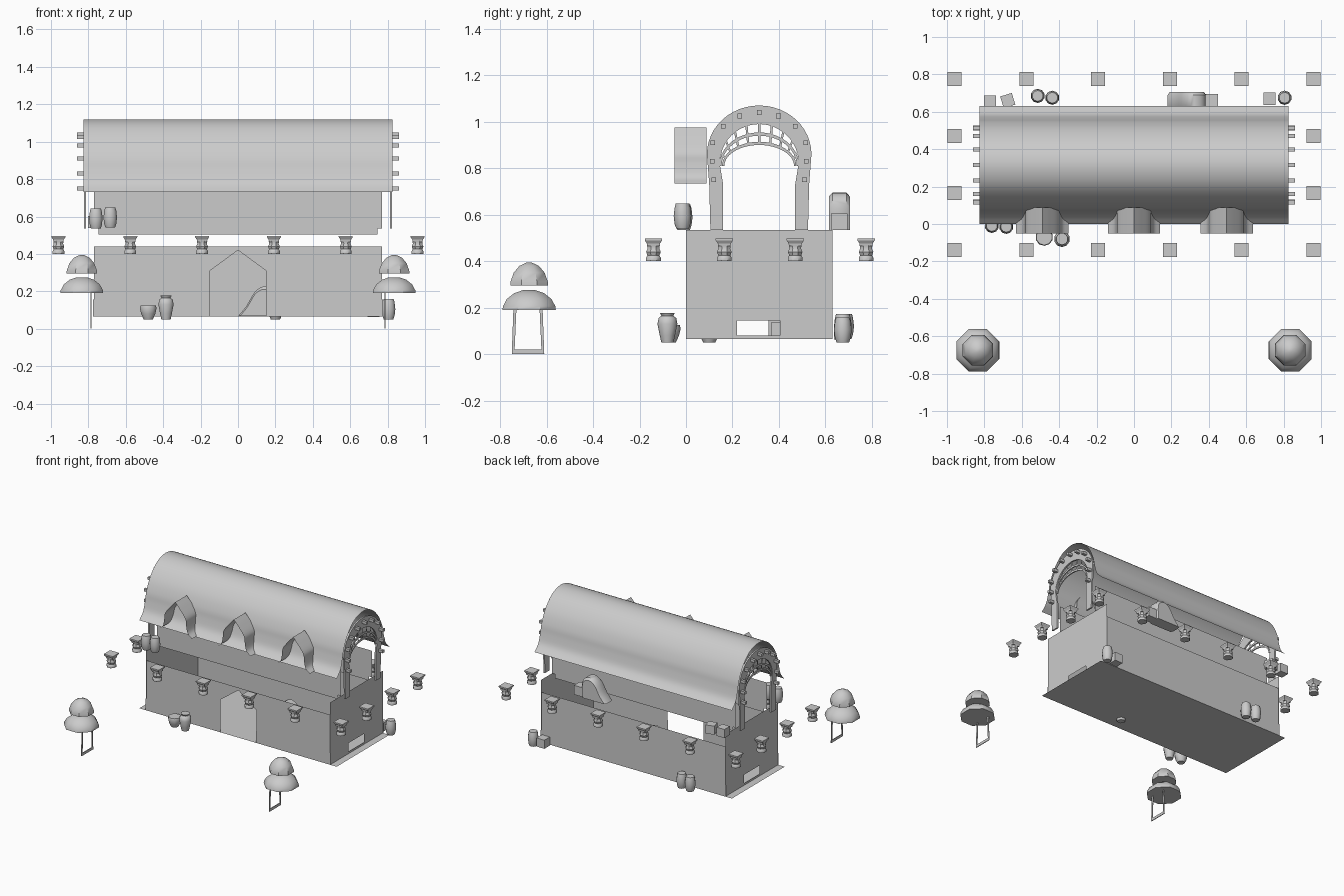
import bpy, bmesh, math
from mathutils import Vector

if "Cube" in bpy.data.objects:
    bpy.data.objects.remove(bpy.data.objects["Cube"])

CY = 0.315  # centre line of the hall in y

def make(name, verts, faces, smooth=False):
    me = bpy.data.meshes.new(name)
    me.from_pydata([tuple(v) for v in verts], [], faces)
    ob = bpy.data.objects.new(name, me)
    bpy.context.collection.objects.link(ob)
    bm = bmesh.new()
    bm.from_mesh(me)
    bmesh.ops.recalc_face_normals(bm, faces=bm.faces)
    bm.to_mesh(me)
    bm.free()
    if smooth:
        bpy.context.view_layer.objects.active = ob
        ob.select_set(True)
        bpy.ops.object.shade_smooth_by_angle(angle=math.radians(40))
        ob.select_set(False)
    return ob

def boxes(name, items):
    # each item: centre, size, turn about z
    V, F = [], []
    for (cx, cy, cz), (sx, sy, sz), turn in items:
        n, c, s = len(V), math.cos(turn), math.sin(turn)
        for i in (-.5, .5):
            for j in (-.5, .5):
                for k in (-.5, .5):
                    V.append((cx + i*sx*c - j*sy*s, cy + i*sx*s + j*sy*c, cz + k*sz))
        for f in ((0, 1, 3, 2), (4, 6, 7, 5), (0, 4, 5, 1), (2, 3, 7, 6), (0, 2, 6, 4), (1, 5, 7, 3)):
            F.append([n + i for i in f])
    return make(name, V, F)

def sheets(name, polys):
    V, F = [], []
    for p in polys:
        F.append(list(range(len(V), len(V) + len(p))))
        V += p
    return make(name, V, F)

def lathe(name, prof, at, sides=8, smooth=True, caps=True):
    V, F = [], []
    for r, z in prof:
        for i in range(sides):
            a = 2*math.pi*(i + .5)/sides
            V.append((at[0] + r*math.cos(a), at[1] + r*math.sin(a), at[2] + z))
    for j in range(len(prof) - 1):
        for i in range(sides):
            k = (i + 1) % sides
            F.append((j*sides+i, j*sides+k, (j+1)*sides+k, (j+1)*sides+i))
    if caps:
        F.append(list(range(sides)))
        F.append(list(range((len(prof)-1)*sides, len(prof)*sides)))
    return make(name, V, F, smooth)

def sweep(name, a, b, smooth=True):
    # strip of faces between two matching point rows
    n = len(a)
    return make(name, a + b, [(i, i+1, n+i+1, n+i) for i in range(n-1)], smooth)

def spline(pts, steps=4):
    # smooth curve through the points
    P = [Vector(p) for p in pts]
    P = [2*P[0] - P[1]] + P + [2*P[-1] - P[-2]]
    out = []
    for i in range(1, len(P) - 2):
        p0, p1, p2, p3 = P[i-1:i+3]
        for s in range(steps):
            t = s/steps
            out.append(.5*(2*p1 + (p2-p0)*t + (2*p0-5*p1+4*p2-p3)*t*t + (3*p1-p0-3*p2+p3)*t**3))
    return out + [P[-2]]

# floor plate and lower walls
sheets("floor", [[(-.825, 0, .065), (.825, 0, .065), (.825, .63, .065), (-.825, .63, .065)]])
sheets("back_wall", [[(-.77, .625, .065), (.77, .625, .065), (.77, .625, .44), (-.77, .625, .44)]])
door = [(.77, .065), (.15, .065), (.15, .31), (0, .42), (0, .44), (.77, .44)]
sheets("front_wall", [[(s*x, .005, z) for x, z in door] for s in (-1, 1)])
sheets("front_skirting", [[(s*x, 0, z) for x, z in ((.15, .065), (.775, .065), (.775, .155), (.15, .155))] for s in (-1, 1)])
sheets("back_skirting", [[(-.775, .63, .065), (.775, .63, .065), (.775, .63, .155), (-.775, .63, .155)]])
ends = [(0, .22, .065, .535), (.405, .63, .065, .535), (.22, .405, .065, .08), (.22, .405, .145, .535)]
for s, side in ((-1, "left"), (1, "right")):
    sheets(side + "_end_wall", [[(s*.77, a, c), (s*.77, b, c), (s*.77, b, d), (s*.77, a, d)] for a, b, c, d in ends])

# upper walls set back under the roof
for y, side in ((.13, "front"), (.5, "back")):
    sheets(side + "_upper_wall", [[(-.77, y, .535), (.77, y, .535), (.77, y, .735), (-.77, y, .735)],
                                  [(-.745, y, .505), (.745, y, .505), (.745, y, .535), (-.745, y, .535)]])

# barrel roof with flared eaves
half = [(0, .73), (.045, .78), (.068, .85), (.085, .92), (.13, 1.01), (.21, 1.09), (.315, 1.12)]
prof = spline(half + [(2*CY - y, z) for y, z in half[-2::-1]])
sweep("roof", [(-.825, y, z) for y, z in prof], [(.825, y, z) for y, z in prof])

# pointed bell-shaped dormers
bell = spline([(-.14, .735), (-.105, .765), (-.092, .82), (-.085, .87), (-.04, .93), (0, .975)])
bell += [Vector((-p.x, p.y)) for p in bell[-2::-1]]
for i, x in enumerate((-.49, 0, .495)):
    sweep("dormer_%d" % i, [(x + p.x, -.05, p.y) for p in bell], [(x + p.x, .088, p.y) for p in bell])

# gable ends: arch band, legs, lattice and pegs
def arc(x, rx, rz, zc, n=24):
    return [(x, CY - rx*math.cos(math.pi*i/n), zc + rz*math.sin(math.pi*i/n)) for i in range(n + 1)]

def solid(ob, t=.012):
    m = ob.modifiers.new("thickness", 'SOLIDIFY')
    m.thickness, m.offset = t, 0

pegs = [(.195, .75), (.202, .83), (.2, .91), (.155, .98), (.083, 1.025), (0, 1.04)]
for s, side in ((-1, "left"), (1, "right")):
    x = s*.818
    solid(sweep(side + "_gable_arch", arc(x, .225, .21, .86), arc(x, .17, .17, .82), False))
    for k, e in (("front", -1), ("back", 1)):
        leg = [(.155, .535), (.21, .535), (.215, .73), (.225, .86), (.17, .82), (.155, .73)]
        solid(sheets("%s_gable_%s_leg" % (side, k), [[(x, CY + e*y, z) for y, z in leg]]))
    rows = ((.15, .09), (.162, .13))
    for i, (rx, rz) in enumerate(rows):
        solid(sweep("%s_lattice_rib_%d" % (side, i), arc(x, rx, rz, .81), arc(x, rx + .01, rz + .014, .81), False), .008)
    bars = []
    for i in range(1, 10):
        t = math.pi*i/10
        c, w = math.cos(t), math.sin(t)
        a, b = (CY - .15*c, .81 + .09*w), (CY - .178*c, .815 + .18*w)
        bars.append([(x, a[0]-.005*w, a[1]-.005*c), (x, a[0]+.005*w, a[1]+.005*c),
                     (x, b[0]+.005*w, b[1]+.005*c), (x, b[0]-.005*w, b[1]-.005*c)])
    sheets(side + "_lattice_bars", bars)
    spots = {(round(CY + e*y, 4), z) for y, z in pegs for e in (-1, 1)}
    boxes(side + "_pegs", [((s*.842, y, z), (.036, .02, .02), 0) for y, z in sorted(spots)])

# ring of hanging column capitals
n = 0
for i in range(6):
    for j in range(4):
        if i in (0, 5) or j in (0, 3):
            x, y = -.96 + .384*i, -.14 + .305*j
            lathe("capital_body_%d" % n, [(.034, .4), (.034, .415), (.028, .425), (.034, .44), (.027, .455), (.03, .468)], (x, y, 0))
            lathe("capital_top_%d" % n, [(.038, .465), (.04, .476), (.053, .49), (.053, .497)], (x, y, 0), 4, False)
            n += 1

# two-tier garden lanterns on thin frames
for s, side in ((-1, "left"), (1, "right")):
    at = (s*.835, -.675, 0)
    lathe(side + "_lower_canopy", [(.07, .19), (.124, .19), (.122, .206), (.104, .237), (.07, .262), (.03, .275)], at)
    lathe(side + "_upper_canopy", [(.088, .295), (.087, .312), (.072, .35), (.045, .38), (.012, .394)], at)
    X, y0 = s*.785, -.68
    post = [[(X, y0 + e*a, z) for a, z in ((.07, 0), (.058, .012), (.05, .19), (.063, .19))] for e in (-1, 1)]
    bar = [(X, y0-.07, 0), (X, y0+.07, 0), (X, y0+.06, .02), (X, y0-.06, .02)]
    solid(sheets(side + "_lantern_frame", post + [bar]), .005)

# pots and barrels
barrel = [(.027, 0), (.034, .02), (.038, .055), (.034, .09), (.029, .108)]
jar = [(.026, 0), (.033, .03), (.043, .08), (.038, .105), (.026, .115), (.032, .127)]
bowl = [(.026, 0), (.04, .03), (.047, .06), (.043, .075)]
vessels = [(barrel, (-.76, -.01, .535)), (barrel, (-.683, -.015, .54)), (bowl, (-.48, -.07, .05)),
           (jar, (-.385, -.08, .05)), (barrel, (-.515, .685, .065)), (barrel, (-.437, .675, .065)),
           (barrel, (.805, .675, .05)), (bowl, (.2, .1, .05))]
for i, (p, at) in enumerate(vessels):
    lathe("vessel_%d" % i, p, at, 10)

# crates
boxes("balcony_crates", [((-.77, .655, .57), (.065, .065, .065), 0), ((-.675, .66, .57), (.065, .065, .065), .3)])
boxes("ground_crate", [((.725, .67, .095), (.065, .065, .065), 0)])

# slumped sack piles with a crate beside them
def sack_pile(name, x, y, z):
    shape = spline([(0, 0), (.045, .055), (.09, .13), (.14, .16), (.19, .14), (.205, .09), (.2, 0)], 3)
    rows = ((-.045, .9), (-.03, 1), (.03, 1), (.045, .9))
    k = len(shape)
    V = [(x + .1 + (p.x - .1)*f, y + dy, z + p.y*f) for dy, f in rows for p in shape]
    F = [(r*k+i, r*k+(i+1) % k, (r+1)*k+(i+1) % k, (r+1)*k+i) for r in range(3) for i in range(k)]
    F += [list(range(k)), list(range(3*k, 4*k))]
    make(name + "_sack", V, F, True)
    boxes(name + "_crate", [((x + .235, y, z + .035), (.07, .07, .07), 0)])

sack_pile("back_pile", .18, .66, .535)
sack_pile("inside_pile", 0, .4, .067)
